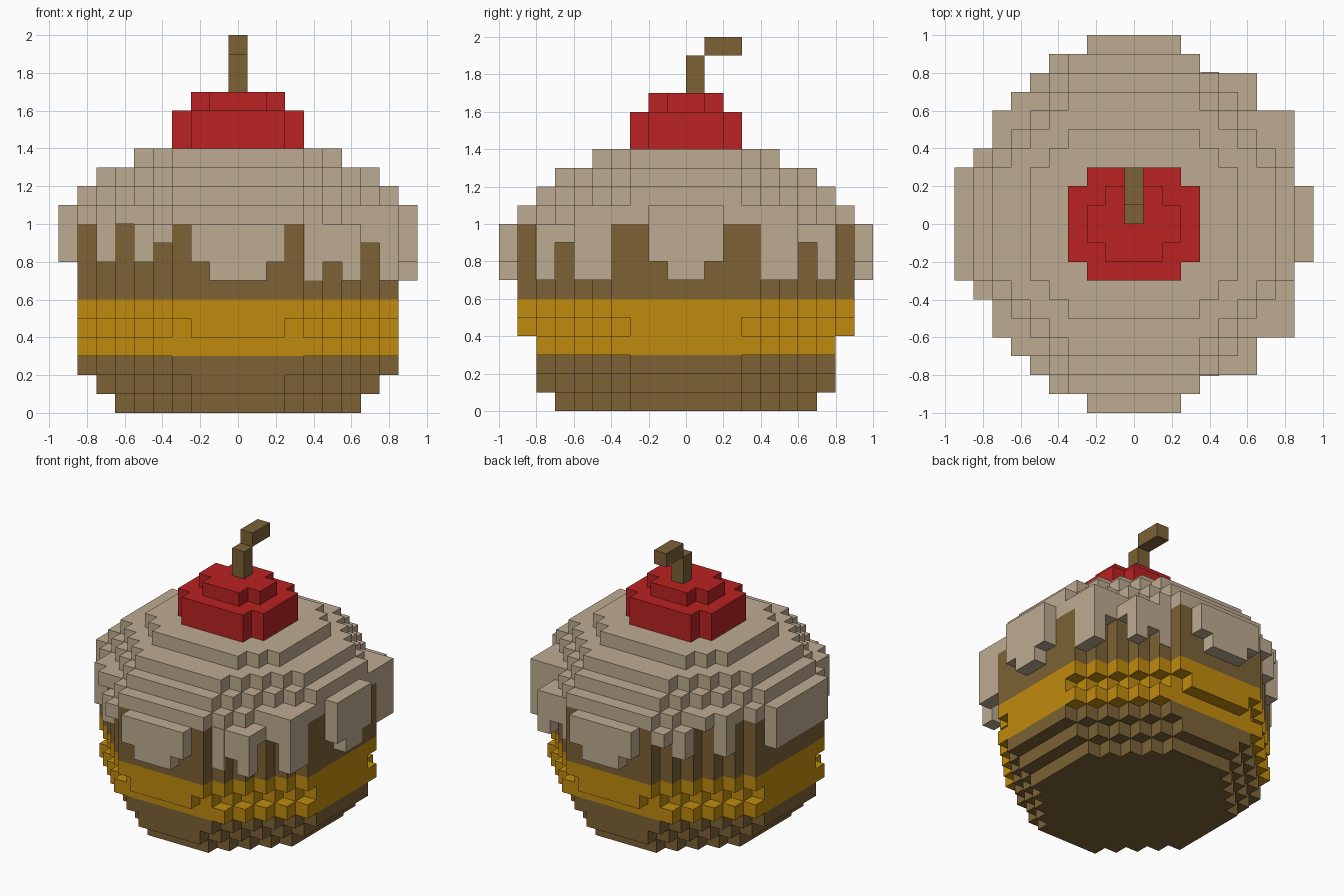
import bpy, bmesh

cube = bpy.data.objects.get("Cube")
if cube:
    bpy.data.objects.remove(cube, do_unlink=True)


def material(name, rgb):
    m = bpy.data.materials.new(name)
    m.use_nodes = True
    m.diffuse_color = (*rgb, 1)
    m.node_tree.nodes["Principled BSDF"].inputs["Base Color"].default_value = (*rgb, 1)
    return m


brown = material("brown", (0.202, 0.122, 0.036))
gold = material("gold", (0.527, 0.258, 0.0044))
cream = material("cream", (0.515, 0.407, 0.283))
red = material("red", (0.497, 0.016, 0.016))


def add_prism(bm, outline, z0, z1):
    """Upright prism on a counter-clockwise outline."""
    low = [bm.verts.new((x, y, z0)) for x, y in outline]
    high = [bm.verts.new((x, y, z1)) for x, y in outline]
    bm.faces.new(low[::-1])
    bm.faces.new(high)
    n = len(low)
    for i in range(n):
        j = (i + 1) % n
        bm.faces.new((low[i], low[j], high[j], high[i]))


def add_box(bm, x0, x1, y0, y1, z0, z1):
    add_prism(bm, [(x0, y0), (x1, y0), (x1, y1), (x0, y1)], z0, z1)


def stepped_outline(half_x, half_y, reach):
    """Blocky oval whose stair corners all satisfy x + y = reach."""
    quarter = []
    x, y = half_x, reach - half_x
    while y < half_y + 0.01:
        quarter.append((x, y))
        if y + 0.1 < half_y + 0.01:
            quarter.append((x - 0.1, y))
        x, y = x - 0.1, y + 0.1
    left = [(-x, y) for x, y in reversed(quarter)]
    half = quarter + left
    return half + [(-x, -y) for x, y in half]


def finish(bm, name, mat):
    me = bpy.data.meshes.new(name)
    bm.to_mesh(me)
    bm.free()
    me.materials.append(mat)
    ob = bpy.data.objects.new(name, me)
    bpy.context.collection.objects.link(ob)
    return ob


def stack(name, mat, layers):
    bm = bmesh.new()
    for half_x, half_y, reach, z0, z1 in layers:
        add_prism(bm, stepped_outline(half_x, half_y, reach), z0, z1)
    return finish(bm, name, mat)


# Cake body: base, filling band, upper cake
stack("cake_base", brown, [(0.65, 0.7, 0.95, 0.0, 0.1),
                           (0.75, 0.8, 1.05, 0.1, 0.2),
                           (0.85, 0.8, 1.15, 0.2, 0.3)])
stack("filling_band", gold, [(0.85, 0.8, 1.25, 0.3, 0.4),
                             (0.85, 0.9, 1.15, 0.4, 0.5),
                             (0.85, 0.9, 1.25, 0.5, 0.6)])
stack("upper_cake", brown, [(0.85, 0.9, 1.25, 0.6, 1.0)])

# Frosting dome
stack("frosting", cream, [(0.85, 0.9, 1.25, 1.0, 1.1),
                          (0.85, 0.8, 1.15, 1.1, 1.2),
                          (0.75, 0.7, 1.05, 1.2, 1.3),
                          (0.55, 0.5, 0.85, 1.3, 1.4)])

# Frosting drips at the corners, front and back alike: x0, x1, y0, y1, z0, z1
drips = [(-0.45, -0.35, 0.8, 0.9, 0.9, 1.0),
         (-0.55, -0.45, 0.7, 0.8, 0.8, 1.0),
         (-0.65, -0.55, 0.6, 0.7, 1.0, 1.1),
         (-0.75, -0.65, 0.5, 0.6, 0.8, 1.1),
         (0.351, 0.45, 0.79, 0.804, 0.7, 1.0),
         (0.45, 0.55, 0.7, 0.8, 0.8, 1.0),
         (0.55, 0.65, 0.7, 0.8, 0.7, 1.0),
         (0.55, 0.65, 0.6, 0.7, 0.9, 1.0),
         (0.65, 0.75, 0.5, 0.6, 0.9, 1.1),
         (0.75, 0.85, 0.4, 0.6, 0.7, 1.1),
         # broad drips on the front and back
         (-0.25, 0.25, 0.9, 1.0, 0.8, 1.0),
         (-0.15, 0.15, 0.9, 1.0, 0.7, 0.8)]
bm = bmesh.new()
for x0, x1, y0, y1, z0, z1 in drips:
    add_box(bm, x0, x1, y0, y1, z0, z1)
    add_box(bm, x0, x1, -y1, -y0, z0, z1)
# broad drips on the two sides
add_box(bm, 0.85, 0.95, -0.2, 0.2, 0.8, 1.1)
add_box(bm, 0.85, 0.95, -0.1, 0.1, 0.7, 0.8)
add_box(bm, -0.95, -0.85, -0.3, 0.3, 0.8, 1.1)
finish(bm, "frosting_drips", cream)

# Cherry
stack("cherry", red, [(0.35, 0.3, 0.55, 1.4, 1.6),
                      (0.25, 0.2, 0.35, 1.6, 1.7)])

# Bent stem
bm = bmesh.new()
add_box(bm, -0.05, 0.05, 0.0, 0.1, 1.7, 1.9)
add_box(bm, -0.05, 0.05, 0.1, 0.3, 1.9, 2.0)
finish(bm, "cherry_stem", brown)
